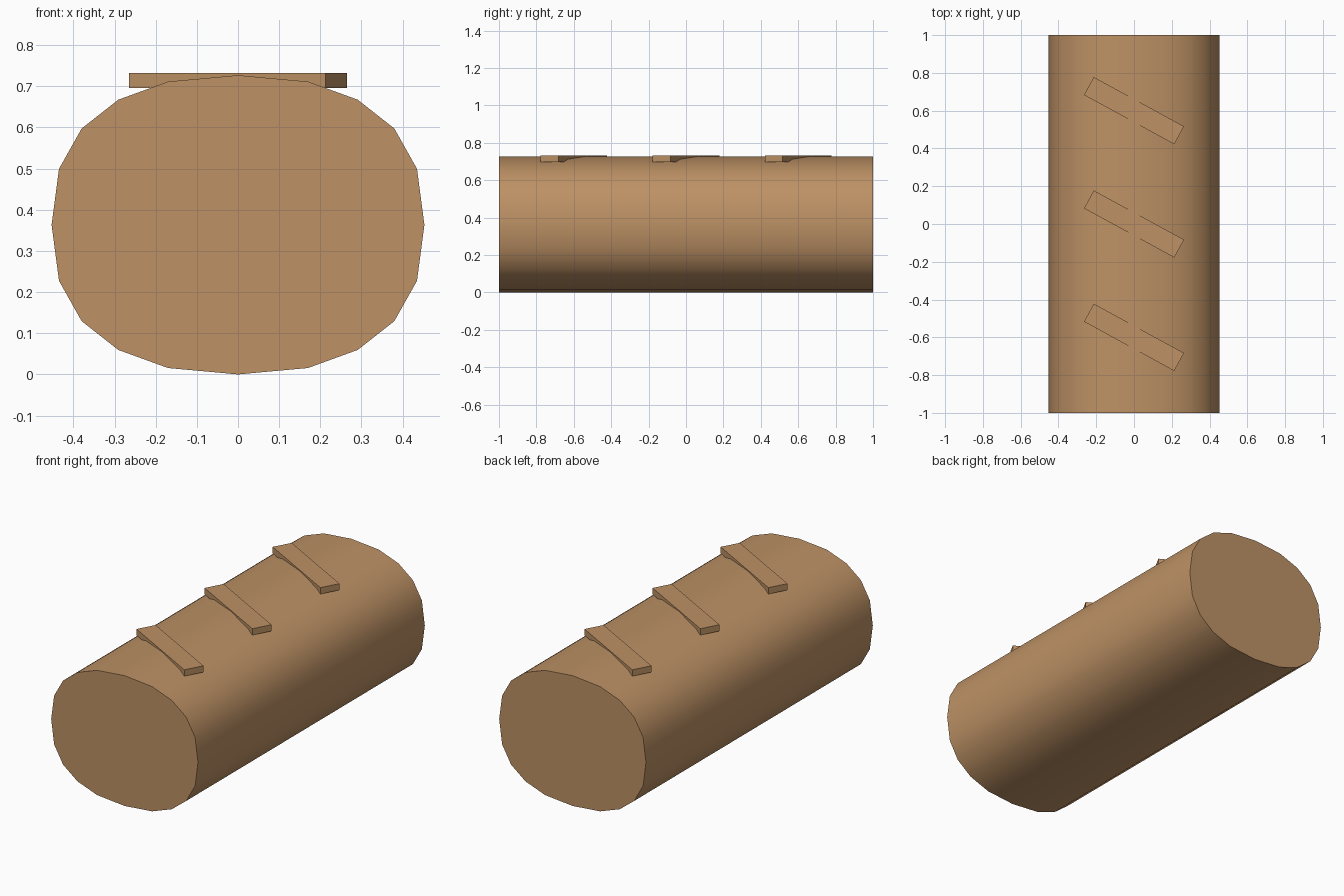
import bpy, bmesh, math

if "Cube" in bpy.data.objects:
    bpy.data.objects.remove(bpy.data.objects["Cube"])

wood = bpy.data.materials.new("tan_wood")
wood.diffuse_color = (0.51, 0.285, 0.13, 1)
wood.use_nodes = True
wood.node_tree.nodes["Principled BSDF"].inputs["Base Color"].default_value = wood.diffuse_color


def finish(bm, name):
    bmesh.ops.recalc_face_normals(bm, faces=bm.faces)
    mesh = bpy.data.meshes.new(name)
    bm.to_mesh(mesh)
    bm.free()
    mesh.materials.append(wood)
    ob = bpy.data.objects.new(name, mesh)
    bpy.context.collection.objects.link(ob)
    return ob


# Log: squashed round profile, quarter mirrored twice, extruded along y
MID = 0.3635
quarter = [(0, 0.3635), (0.17, 0.348), (0.291, 0.304),
           (0.38, 0.234), (0.435, 0.136), (0.453, 0)]
half = quarter + [(x, -z) for x, z in quarter[-2::-1]]
ring = half + [(-x, z) for x, z in half[-2:0:-1]]

bm = bmesh.new()
cap = bm.faces.new([bm.verts.new((x, -1, MID + z)) for x, z in ring])
res = bmesh.ops.extrude_face_region(bm, geom=[cap], use_keep_orig=True)
bmesh.ops.translate(bm, vec=(0, 2, 0),
                    verts=[g for g in res["geom"] if isinstance(g, bmesh.types.BMVert)])
log = finish(bm, "log")
bpy.context.view_layer.objects.active = log
log.select_set(True)
bpy.ops.object.shade_smooth_by_angle(angle=math.radians(30))
log.select_set(False)

# Slanted slats set into the top of the log
for i, y in enumerate((-0.6, 0, 0.6)):
    bm = bmesh.new()
    bmesh.ops.create_cube(bm, size=1)
    bmesh.ops.scale(bm, vec=(0.544, 0.108, 0.036), verts=bm.verts)
    slat = finish(bm, f"slat_{i + 1}")
    slat.location = (0, y, 0.714)
    slat.rotation_euler.z = -0.5
